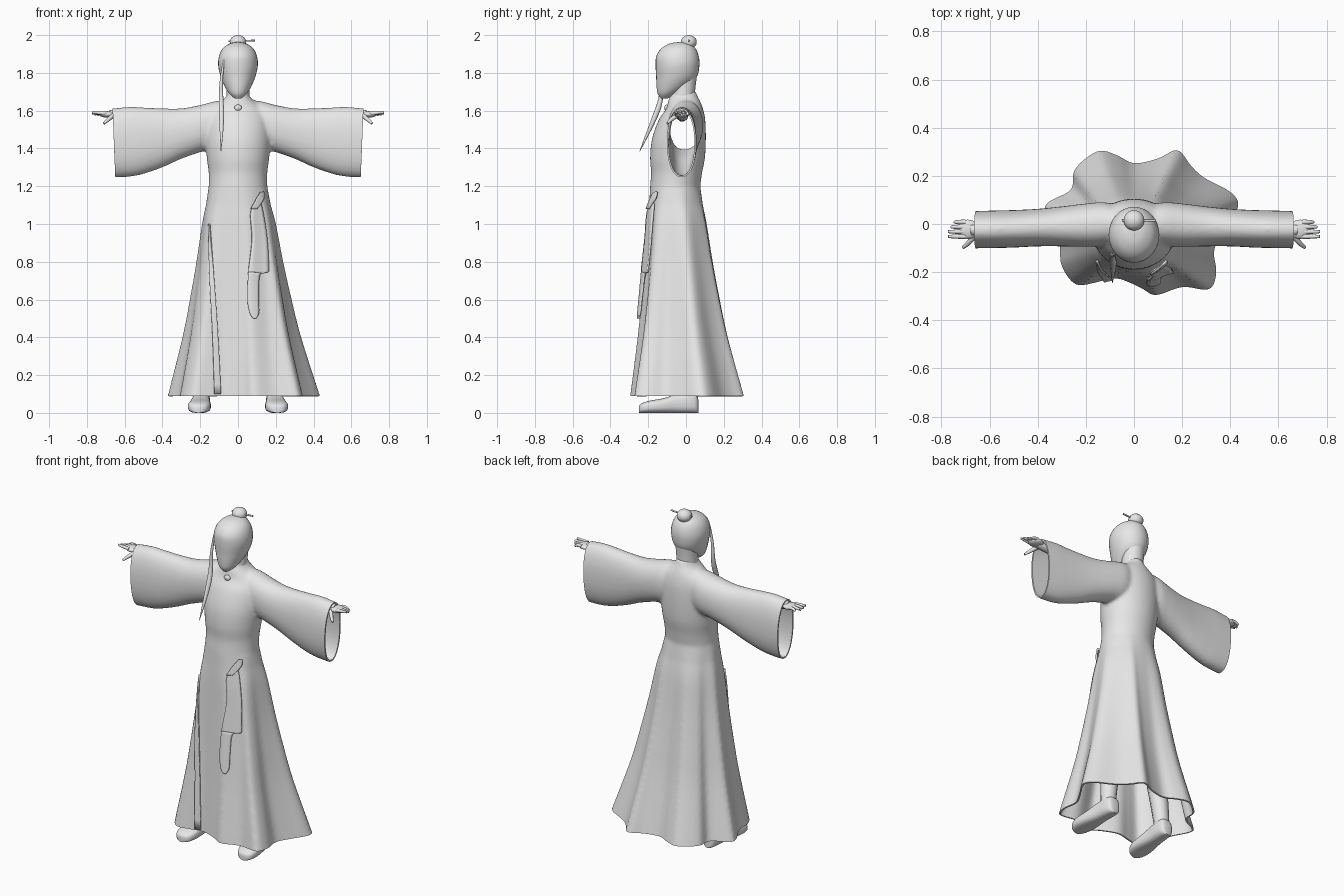
import bpy, bmesh, math
from mathutils import Vector
from mathutils.bvhtree import BVHTree

cube = bpy.data.objects.get("Cube")
if cube:
    bpy.data.objects.remove(cube, do_unlink=True)

grey = bpy.data.materials.new("plain grey")
grey.use_nodes = True
grey.diffuse_color = (0.8, 0.8, 0.8, 1)
grey.node_tree.nodes["Principled BSDF"].inputs["Base Color"].default_value = (0.8, 0.8, 0.8, 1)


def activate(ob):
    bpy.ops.object.select_all(action='DESELECT')
    ob.select_set(True)
    bpy.context.view_layer.objects.active = ob


def add_object(name, data):
    ob = bpy.data.objects.new(name, data)
    bpy.context.collection.objects.link(ob)
    data.materials.append(grey)
    activate(ob)
    return ob


def finish(name, bm, angle=50):
    bmesh.ops.recalc_face_normals(bm, faces=bm.faces)
    mesh = bpy.data.meshes.new(name)
    bm.to_mesh(mesh)
    bm.free()
    ob = add_object(name, mesh)
    bpy.ops.object.shade_smooth_by_angle(angle=math.radians(angle))
    return ob


def apply_modifier(ob, kind, **settings):
    mod = ob.modifiers.new(kind.lower(), kind)
    for key, value in settings.items():
        setattr(mod, key, value)
    activate(ob)
    bpy.ops.object.modifier_apply(modifier=mod.name)


def ring(center, u, v, power=2.0, n=32):
    """Superellipse around center, spanned by half axes u and v."""
    def s(t):
        return math.copysign(abs(t) ** (2 / power), t)
    c, u, v = Vector(center), Vector(u), Vector(v)
    steps = [2 * math.pi * i / n for i in range(n)]
    return [c + u * s(math.cos(a)) + v * s(math.sin(a)) for a in steps]


def loft(bm, rings):
    """Closed skin over a list of equal rings."""
    loops = [[bm.verts.new(p) for p in r] for r in rings]
    n = len(loops[0])
    for a, b in zip(loops, loops[1:]):
        for i in range(n):
            bm.faces.new((a[i], a[(i + 1) % n], b[(i + 1) % n], b[i]))
    bm.faces.new(loops[0][::-1])
    bm.faces.new(loops[-1])


def catmull(p0, p1, p2, p3, t):
    return 0.5 * (2 * p1 + (p2 - p0) * t + (2 * p0 - 5 * p1 + 4 * p2 - p3) * t ** 2
                  + (3 * p1 - p0 - 3 * p2 + p3) * t ** 3)


def smooth_rows(rows, steps=5):
    """Interpolate rows of numbers along an open spline."""
    rows = [Vector(r) for r in rows]
    ext = [rows[0]] + rows + [rows[-1]]
    out = [catmull(*ext[i:i + 4], k / steps) for i in range(len(rows) - 1) for k in range(steps)]
    return out + [rows[-1]]


def tube(name, points, radii, width=1.0):
    """Tapered round strand through the given points."""
    curve = bpy.data.curves.new(name, 'CURVE')
    curve.dimensions = '3D'
    curve.bevel_depth = width
    curve.bevel_resolution = 3
    curve.use_fill_caps = True
    sp = curve.splines.new('NURBS')
    sp.points.add(len(points) - 1)
    for pt, co, r in zip(sp.points, points, radii):
        pt.co = (*co, 1)
        pt.radius = r
    sp.use_endpoint_u = True
    sp.order_u = 3
    ob = add_object(name, curve)
    bpy.ops.object.convert(target='MESH')
    bpy.ops.object.shade_smooth_by_angle(angle=math.radians(50))
    return ob


def ball(name, center, size):
    bm = bmesh.new()
    bmesh.ops.create_uvsphere(bm, u_segments=24, v_segments=16, radius=1)
    for v in bm.verts:
        v.co = Vector(center) + v.co * Vector(size)
    return finish(name, bm)


# Robe: wavy hem outline blended upward into an elliptical waist
hem = [(0.43, 0.07), (0.40, 0.13), (0.29, 0.19), (0.235, 0.24), (0.18, 0.305), (0.10, 0.27),
       (0.0, 0.25), (-0.07, 0.283), (-0.15, 0.30), (-0.245, 0.225), (-0.26, 0.14),
       (-0.37, 0.07), (-0.31, -0.07), (-0.30, -0.17), (-0.24, -0.25), (-0.15, -0.24),
       (-0.07, -0.225), (0.03, -0.265), (0.09, -0.295), (0.20, -0.26), (0.31, -0.27),
       (0.34, -0.2), (0.33, -0.11), (0.37, -0.03)]
hem = [Vector(p) for p in hem]
count = len(hem)
outline = [catmull(*[hem[(i + k) % count] for k in (-1, 0, 1, 2)], j / 4)
           for i in range(count) for j in range(4)]
angles = [math.atan2(p.y + 0.03, p.x) for p in outline]


def body_ring(z, rx, front, back, flare=0.0):
    cy, ry = (front + back) / 2, (back - front) / 2
    pts = []
    for p, a in zip(outline, angles):
        base = Vector((rx * math.cos(a), cy + ry * math.sin(a)))
        pts.append(base.lerp(p, flare).to_3d() + Vector((0, 0, z)))
    return pts


skirt = [(0.02, 1.08), (0.1, 1.0), (0.4, 0.66), (0.6, 0.48), (0.8, 0.32), (1.0, 0.18), (1.1, 0.08)]
torso = [(1.2, 0.155, -0.19, 0.075), (1.27, 0.155, -0.185, 0.085), (1.35, 0.165, -0.19, 0.10),
         (1.45, 0.172, -0.18, 0.105), (1.55, 0.165, -0.145, 0.102), (1.61, 0.14, -0.105, 0.09),
         (1.65, 0.09, -0.095, 0.075), (1.675, 0.062, -0.085, 0.062), (1.70, 0.052, -0.075, 0.055)]
robe_bm = bmesh.new()
loft(robe_bm, [body_ring(z, 0.155, -0.19, 0.075, f) for z, f in smooth_rows(skirt)[:-1]]
     + [body_ring(1.1, 0.155, -0.19, 0.075, 0.08)]
     + [body_ring(*r) for r in smooth_rows(torso)])

# Wide sleeves: distance out, top, bottom, middle depth, half depth
sleeve = [(0.04, 1.655, 1.43, 0, 0.07), (0.12, 1.65, 1.40, 0, 0.09), (0.2, 1.63, 1.38, -0.005, 0.09),
          (0.3, 1.612, 1.345, -0.01, 0.083), (0.4, 1.612, 1.30, -0.015, 0.078),
          (0.5, 1.617, 1.265, -0.02, 0.078), (0.58, 1.62, 1.25, -0.022, 0.078),
          (0.72, 1.605, 1.245, -0.025, 0.077)]
for s in (-1, 1):
    loft(robe_bm, [ring((s * x, cy, (top + low) / 2), (0, d, 0), (0, 0, (top - low) / 2), 2.2)
                   for x, top, low, cy, d in smooth_rows(sleeve)])
robe = finish("robe", robe_bm)
apply_modifier(robe, 'REMESH', mode='VOXEL', voxel_size=0.01)
apply_modifier(robe, 'SMOOTH', factor=0.5, iterations=6)

# Open the cuffs and the hem
bm = bmesh.new()
bm.from_mesh(robe.data)
cuts = [((0.657, 0, 1.43), (1, 0, -0.04)), ((-0.657, 0, 1.43), (-1, 0, -0.04)), ((0, 0, 0.09), (0, 0, -1))]
for co, no in cuts:
    bmesh.ops.bisect_plane(bm, geom=bm.verts[:] + bm.edges[:] + bm.faces[:],
                           plane_co=co, plane_no=no, clear_outer=True)
bm.to_mesh(robe.data)
surface = BVHTree.FromBMesh(bm)
bm.free()
apply_modifier(robe, 'SOLIDIFY', thickness=0.009, offset=-1)
bpy.ops.object.shade_smooth_by_angle(angle=math.radians(50))


def front_y(x, z):
    hit = surface.ray_cast(Vector((x, -2, z)), Vector((0, 1, 0)))[0]
    return hit.y if hit else -0.2


def cloth_strip(name, rows, lift=0.006):
    """Strip lying on the robe front; rows are height, left x, right x."""
    bm = bmesh.new()
    grid = []
    for z, a, b in smooth_rows(rows, 4):
        xs = [a + (b - a) * k / 5 for k in range(6)]
        grid.append([bm.verts.new((x, front_y(x, z) - lift, z)) for x in xs])
    for r, q in zip(grid, grid[1:]):
        for i in range(5):
            bm.faces.new((r[i], q[i], q[i + 1], r[i + 1]))
    ob = finish(name, bm)
    apply_modifier(ob, 'SOLIDIFY', thickness=0.009, offset=0)


# Hanging sash, its knot and the skirt overlap
cloth_strip("sash_tail", [(1.11, 0.085, 0.12), (1.05, 0.066, 0.135), (0.92, 0.074, 0.155),
                          (0.78, 0.058, 0.163), (0.745, 0.055, 0.16), (0.73, 0.053, 0.115),
                          (0.6, 0.05, 0.11), (0.53, 0.062, 0.11), (0.5, 0.08, 0.095)], 0.012)
cloth_strip("sash_knot", [(1.17, 0.12, 0.135), (1.13, 0.095, 0.135), (1.08, 0.068, 0.10)], 0.02)
cloth_strip("skirt_overlap", [(1.0, -0.156, -0.15), (0.7, -0.15, -0.125),
                              (0.4, -0.135, -0.105), (0.1, -0.125, -0.09)])

# Head and neck
head_rows = [(1.665, -0.115, 0.018, 0.018), (1.69, -0.10, 0.046, 0.05), (1.73, -0.072, 0.071, 0.084),
             (1.78, -0.05, 0.092, 0.108), (1.84, -0.045, 0.105, 0.116), (1.89, -0.045, 0.10, 0.112),
             (1.93, -0.04, 0.08, 0.09), (1.955, -0.032, 0.045, 0.055), (1.963, -0.03, 0.01, 0.012)]
bm = bmesh.new()
loft(bm, [ring((0, y, z), (rx, 0, 0), (0, ry, 0)) for z, y, rx, ry in smooth_rows(head_rows)])
finish("head", bm)
bm = bmesh.new()
loft(bm, [ring((0, y, z), (r, 0, 0), (0, r, 0))
          for z, y, r in [(1.6, -0.02, 0.07), (1.68, -0.015, 0.06), (1.78, -0.005, 0.062)]])
finish("neck", bm)
ball("throat_pendant", (0, front_y(0, 1.615), 1.615), (0.02, 0.012, 0.017))

# Topknot, pin and loose hair lock
ball("topknot", (0, 0.015, 1.963), (0.043, 0.042, 0.037))
tube("hair_pin", [(-0.05, 0.015, 1.968), (0.03, 0.015, 1.968), (0.09, 0.015, 1.972)], [1, 1, 1], 0.005)
tube("hair_lock", [(-0.075, -0.12, 1.87), (-0.09, -0.13, 1.77), (-0.09, -0.13, 1.66),
                   (-0.085, -0.17, 1.55), (-0.09, -0.245, 1.385)], [0.4, 0.6, 1, 1.2, 0.1], 0.013)

# Hands and feet
foot_rows = [(-0.25, 0.02, 0.035), (-0.235, 0.045, 0.05), (-0.19, 0.06, 0.065), (-0.12, 0.057, 0.077),
             (-0.05, 0.048, 0.10), (0.02, 0.045, 0.11), (0.055, 0.037, 0.10), (0.065, 0.02, 0.07)]
for s, side in ((-1, "right"), (1, "left")):
    tube(side + "_forearm", [(s * 0.5, -0.02, 1.575), (s * 0.6, -0.02, 1.575), (s * 0.68, -0.025, 1.58)],
         [1.1, 1, 0.8], 0.03)
    ball(side + "_palm", (s * 0.69, -0.022, 1.58), (0.045, 0.04, 0.017))
    for i in range(4):
        y = -0.052 + 0.02 * i
        reach = 0.75 + (0.022 if i in (0, 1) else 0.01 if i == 2 else -0.005)
        tube(side + "_finger", [(s * 0.70, y, 1.585), (s * 0.735, y, 1.588), (s * reach, y, 1.592 - 0.006 * i)],
             [1, 1, 0.6], 0.01)
    tube(side + "_thumb", [(s * 0.66, -0.045, 1.575), (s * 0.685, -0.08, 1.555), (s * 0.71, -0.098, 1.532)],
         [1.2, 1, 0.6], 0.011)
    bm = bmesh.new()
    loft(bm, [ring((s * (0.20 - 0.06 * (y + 0.1)), y, top / 2), (w, 0, 0), (0, 0, top / 2), 2.8)
              for y, w, top in smooth_rows(foot_rows, 3)])
    finish(side + "_shoe", bm)
    tube(side + "_leg", [(s * 0.195, 0.01, 0.06), (s * 0.18, 0, 0.3), (s * 0.1, -0.03, 0.85)],
         [0.8, 1.1, 1.5], 0.052)
